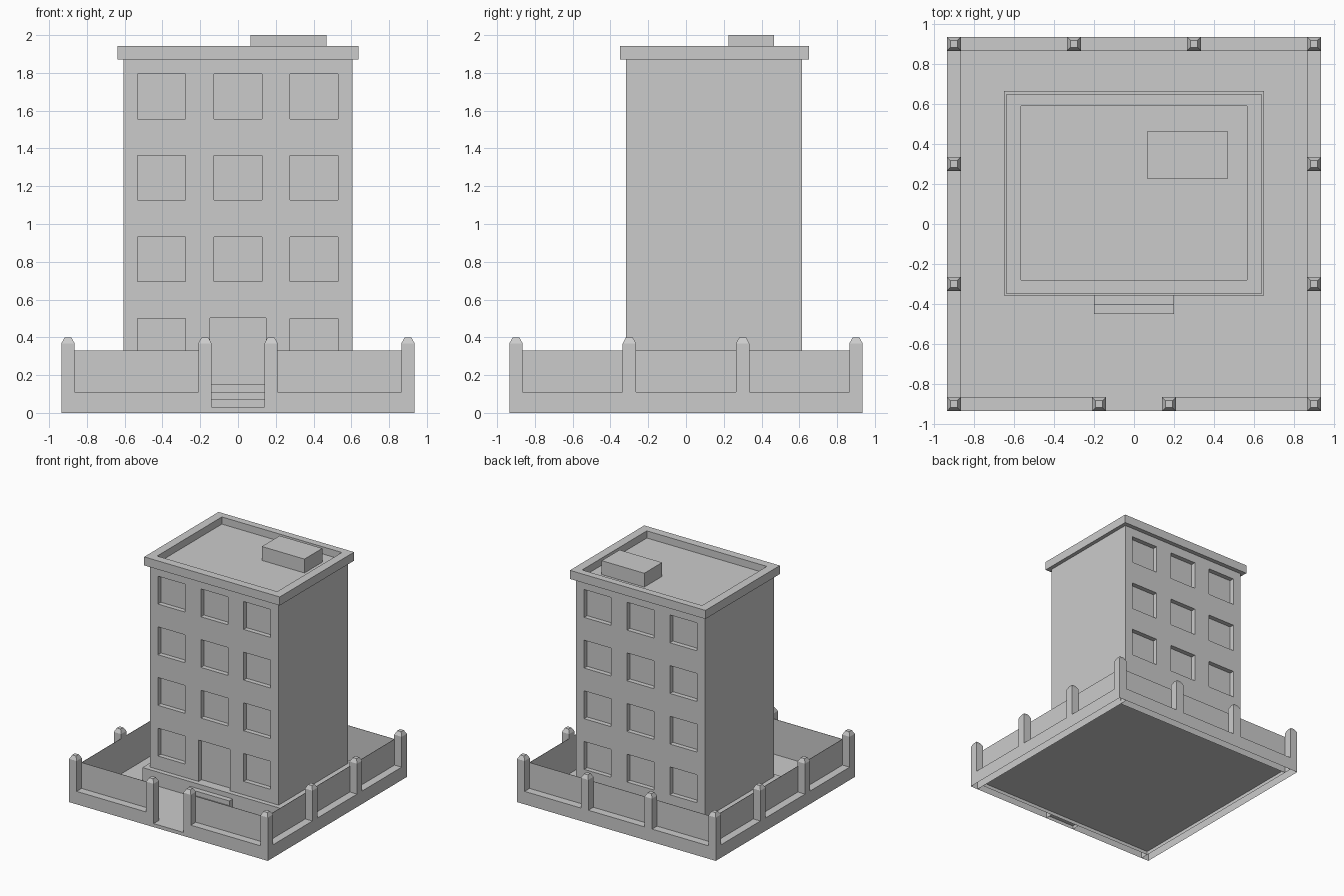
import bpy, bmesh
from mathutils import Vector

if "Cube" in bpy.data.objects:
    bpy.data.objects.remove(bpy.data.objects["Cube"])


def make(name, bm):
    me = bpy.data.meshes.new(name)
    bm.to_mesh(me)
    bm.free()
    ob = bpy.data.objects.new(name, me)
    bpy.context.collection.objects.link(ob)
    return ob


def box(name, x, y, z, open_bottom=False):
    bm = bmesh.new()
    bmesh.ops.create_cube(bm, size=1)
    for v in bm.verts:
        v.co = Vector([(r[0] + r[1]) / 2 + c * (r[1] - r[0])
                       for r, c in zip((x, y, z), v.co)])
    if open_bottom:
        bm.normal_update()
        bottom = [f for f in bm.faces if f.normal.z < -0.5]
        bmesh.ops.delete(bm, geom=bottom, context='FACES_ONLY')
    return make(name, bm)


def cut(target, cutters):
    for c in cutters:
        c.hide_render = True
        m = target.modifiers.new("cut", 'BOOLEAN')
        m.operation = 'DIFFERENCE'
        m.solver = 'EXACT'
        m.object = c
    bpy.context.view_layer.objects.active = target
    for m in list(target.modifiers):
        bpy.ops.object.modifier_apply(modifier=m.name)
    for c in cutters:
        bpy.data.objects.remove(c)


OUT, IN = 0.935, 0.865     # outer and inner faces of the yard wall
GATE = 0.14                # half width of the gate opening
GROUND, CURB, WALL = 0.03, 0.11, 0.33
CY = 0.15                  # building centre in y


def post(name, px, py):
    # square pillar with a tapered cap
    bm = bmesh.new()
    levels = [(CURB, 0.035), (0.368, 0.035), (0.40, 0.018)]
    rings = [[bm.verts.new((px + sx * h, py + sy * h, z))
              for sx, sy in ((-1, -1), (1, -1), (1, 1), (-1, 1))]
             for z, h in levels]
    for a, b in zip(rings, rings[1:]):
        for i in range(4):
            j = (i + 1) % 4
            bm.faces.new((a[i], a[j], b[j], b[i]))
    bm.faces.new(rings[-1])
    return make(name, bm)


# Yard floor and gate threshold
bm = bmesh.new()
bm.faces.new([bm.verts.new((sx * IN, sy * IN, GROUND))
              for sx, sy in ((-1, -1), (1, -1), (1, 1), (-1, 1))])
make("yard_floor", bm)
box("gate_threshold", (-GATE, GATE), (-OUT, -IN), (0, GROUND), True)

# Yard wall: hollow curb with a thin panel on its inner edge
T = 0.003
for s, side in ((-1, "left"), (1, "right")):
    xs = sorted((s * OUT, s * IN))
    box(f"curb_{side}", xs, (-OUT, OUT), (0, CURB), True)
    box(f"wall_panel_{side}", sorted((s * IN, s * (IN + T))), (-IN, IN), (GROUND, WALL), True)
    gx = sorted((s * GATE, s * IN))
    box(f"curb_front_{side}", gx, (-OUT, -IN), (0, CURB), True)
    box(f"wall_panel_front_{side}", gx, (-IN - T, -IN), (GROUND, WALL), True)
box("curb_back", (-IN, IN), (IN, OUT), (0, CURB), True)
box("wall_panel_back", (-IN, IN), (IN, IN + T), (GROUND, WALL), True)

# Posts
for sx in (-1, 1):
    for py in (-0.9, -0.3, 0.3, 0.9):
        post("side_post", sx * 0.9, py)
    post("back_post", sx * 0.3, 0.9)
    post("gate_post", sx * 0.175, -0.9)

# Plinth and entrance steps
box("plinth", (-0.65, 0.65), (CY - 0.507, CY + 0.515), (GROUND, 0.15), True)
box("step_upper", (-0.2, 0.2), (-0.402, -0.35), (GROUND, 0.11), True)
box("step_lower", (-0.2, 0.2), (-0.449, -0.40), (GROUND, 0.07), True)

# Tower with recessed windows on front and back, and a door
Y0, Y1, DEPTH = CY - 0.467, CY + 0.463, 0.04
tower = box("tower", (-0.607, 0.605), (Y0, Y1), (0.14, 1.88))
cutters = []
for row in range(4):
    z = 0.264 + row * 0.431
    for cx in (-0.405, 0, 0.403):
        for y in ((Y0 - 0.1, Y0 + DEPTH), (Y1 - DEPTH, Y1 + 0.1)):
            if row == 0 and cx == 0 and y[0] < Y0:
                continue
            cutters.append(box("window_cutter", (cx - 0.127, cx + 0.127), y, (z, z + 0.237)))
cutters.append(box("door_cutter", (-0.148, 0.148), (Y0 - 0.1, Y0 + DEPTH), (0.15, 0.502)))
cut(tower, cutters)

# Roof slab with parapet, and roof hatch
roof = box("roof", (-0.638, 0.638), (CY - 0.5, CY + 0.5), (1.87, 1.943))
cut(roof, [box("roof_cutter", (-0.565, 0.565), (-0.28, 0.59), (1.882, 2.1))])
box("roof_hatch", (0.067, 0.468), (0.225, 0.465), (1.88, 2.0), True)
